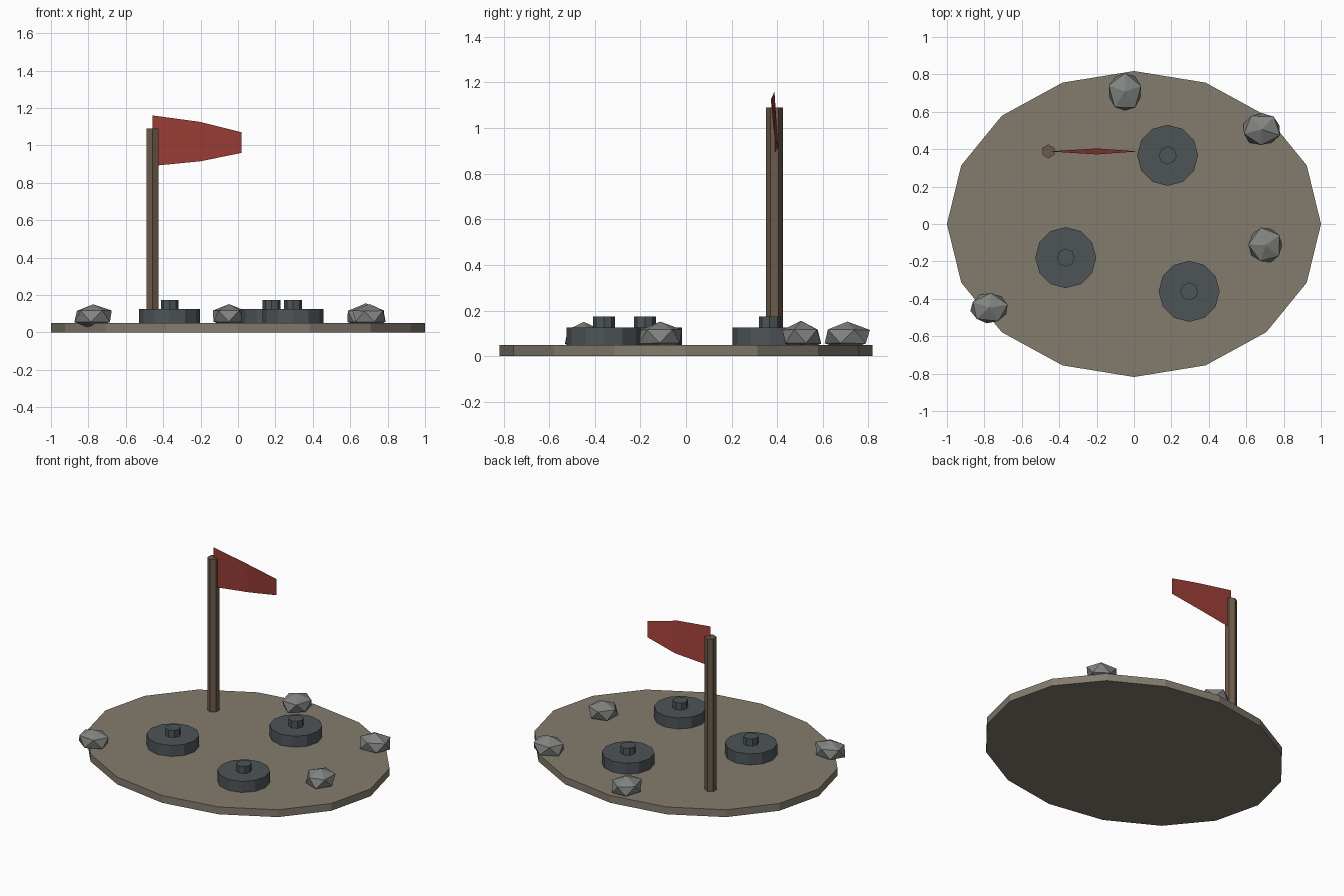
import bpy
import math
import random
from mathutils import Matrix

random.seed(4)
default_cube = bpy.data.objects.get("Cube")
if default_cube:
    bpy.data.objects.remove(default_cube, do_unlink=True)


def material(name, rgb):
    mat = bpy.data.materials.new(name)
    mat.use_nodes = True
    mat.diffuse_color = (*rgb, 1)
    mat.node_tree.nodes["Principled BSDF"].inputs["Base Color"].default_value = (*rgb, 1)
    return mat


earth = material("earth", (0.23, 0.20, 0.155))
metal = material("dark_metal", (0.075, 0.09, 0.097))
wood = material("wood", (0.15, 0.105, 0.068))
cloth = material("red_cloth", (0.35, 0.05, 0.04))
stone = material("stone", (0.22, 0.23, 0.22))


def prism(name, sides, radius, centre, bottom, top, mat, turn=0.0):
    """Upright flat-sided cylinder with its first corner on +x plus turn."""
    bpy.ops.mesh.primitive_cylinder_add(vertices=sides, radius=radius, depth=top - bottom)
    obj = bpy.context.object
    obj.name = name
    first = obj.data.vertices[0].co
    obj.data.transform(Matrix.Rotation(turn - math.atan2(first.y, first.x), 4, "Z"))
    obj.location = (*centre, (bottom + top) / 2)
    obj.data.materials.append(mat)
    return obj


# Oval ground plate
GROUND = 0.05
plate = prism("ground_plate", 16, 1.0, (0, 0), 0, GROUND, earth)
plate.data.transform(Matrix.Diagonal((1, 0.818, 1, 1)))

# Round discs, each with a central button
for i, spot in enumerate([(-0.365, -0.18), (0.18, 0.367), (0.295, -0.36)], 1):
    prism(f"disc_{i}", 12, 0.163, spot, GROUND, 0.125, metal)
    prism(f"disc_button_{i}", 8, 0.048, spot, 0.125, 0.173, metal)

# Hexagonal flag pole
POLE = (-0.458, 0.388)
prism("flag_pole", 6, 0.037, POLE, GROUND, 1.09, wood, math.pi / 2)

# Tapering pennant, twisted a little in the middle: x, top z, bottom z, twist
columns = [(-0.456, 1.16, 0.89, 0), (-0.2, 1.125, 0.915, 0.016), (0.02, 1.07, 0.96, 0)]
verts = []
for x, top, bottom, twist in columns:
    verts += [(x, POLE[1] - twist, top), (x, POLE[1] + twist, bottom)]
faces = [(2 * i, 2 * i + 1, 2 * i + 3, 2 * i + 2) for i in range(len(columns) - 1)]
mesh = bpy.data.meshes.new("pennant")
mesh.from_pydata(verts, [], faces)
mesh.materials.append(cloth)
bpy.context.collection.objects.link(bpy.data.objects.new("pennant", mesh))

# Faceted rocks sunk into the plate: x, y, half width, half depth, turn
rocks = [
    (-0.048, 0.708, 0.087, 0.100, 0.3),
    (0.683, 0.505, 0.098, 0.088, 0.9),
    (0.704, -0.113, 0.093, 0.094, 0.6),
    (-0.775, -0.448, 0.100, 0.083, 0.2),
]
for i, (x, y, half_w, half_d, turn) in enumerate(rocks, 1):
    bpy.ops.mesh.primitive_ico_sphere_add(subdivisions=1, radius=1)
    rock = bpy.context.object
    rock.name = f"rock_{i}"
    rock.data.transform(Matrix.Rotation(turn, 4, "Z"))
    for v in rock.data.vertices:
        v.co *= random.uniform(0.95, 1.05)
    wide = max(abs(v.co.x) for v in rock.data.vertices)
    deep = max(abs(v.co.y) for v in rock.data.vertices)
    rock.data.transform(Matrix.Diagonal((half_w / wide, half_d / deep, 0.067, 1)))
    rock.location = (x, y, 0.086)
    rock.data.materials.append(stone)
